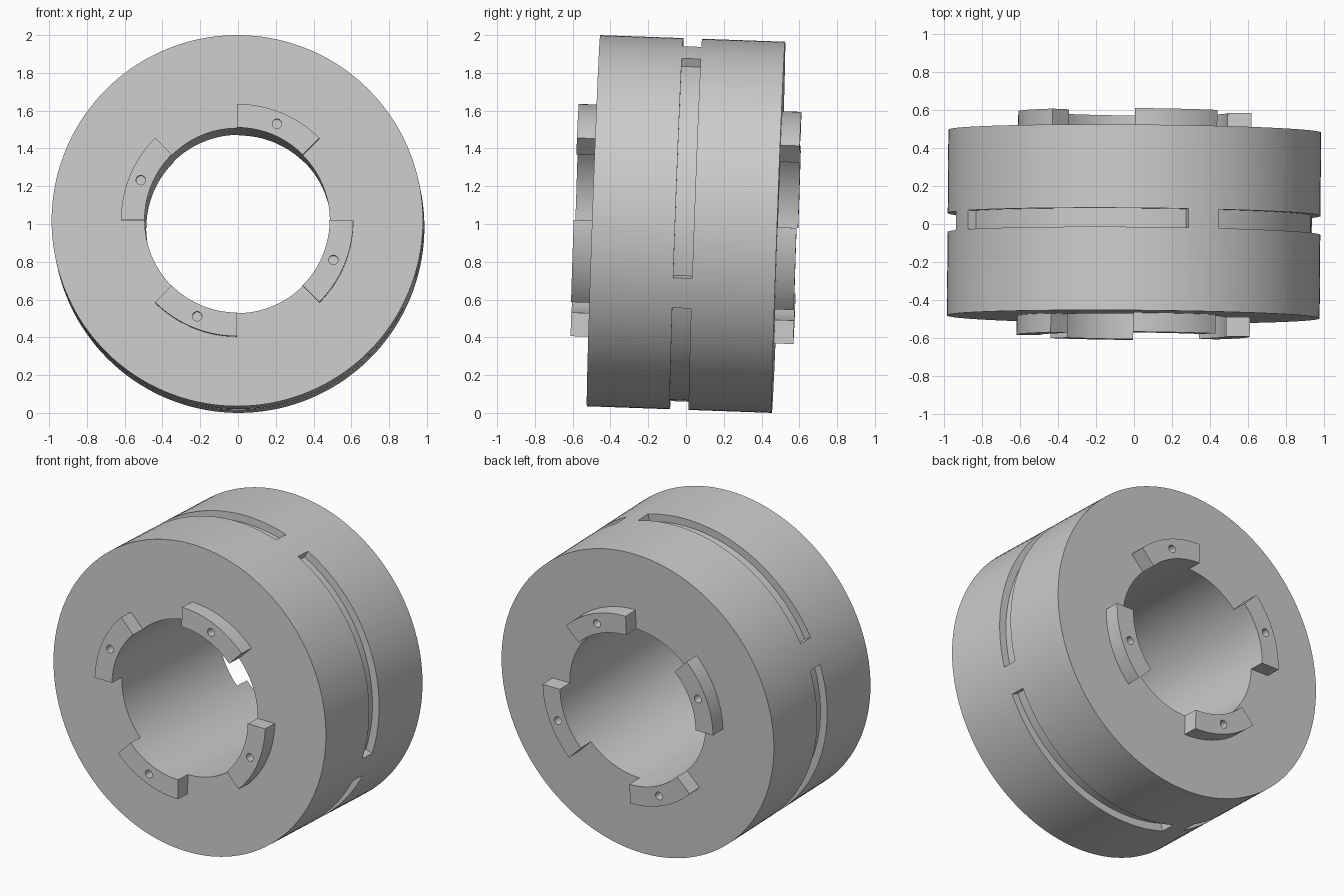
import bpy, bmesh
from math import sin, cos, radians
from mathutils import Matrix

if "Cube" in bpy.data.objects:
    bpy.data.objects.remove(bpy.data.objects["Cube"], do_unlink=True)

BORE, OUTER, HALF = 0.49, 0.983, 0.49        # body radii and half length
LUG_R, LUG_H = 0.615, 0.1                    # lug outer radius and height
SLOT_R, SLOT_HALF = 0.935, 0.05              # slot floor radius and half width
HOLE_R, HOLE_RING, HOLE_DEPTH = 0.025, 0.552, 0.08

# The whole part leans slightly off the y axis
POSE = (Matrix.Translation((0, 0, 1))
        @ Matrix.Rotation(radians(-0.45), 4, "Z")
        @ Matrix.Rotation(radians(-2.05), 4, "X"))

steel = bpy.data.materials.new("plain grey steel")
steel.use_nodes = True
GREY = (0.6, 0.6, 0.6, 1)
steel.diffuse_color = GREY
steel.node_tree.nodes["Principled BSDF"].inputs["Base Color"].default_value = GREY


def finish_mesh(name, bm):
    bmesh.ops.recalc_face_normals(bm, faces=bm.faces)
    mesh = bpy.data.meshes.new(name)
    bm.to_mesh(mesh)
    bm.free()
    mesh.materials.append(steel)
    obj = bpy.data.objects.new(name, mesh)
    bpy.context.collection.objects.link(obj)
    return obj


def arc_block(name, r0, r1, y0, y1, start, end, step=2.5):
    """Rectangle swept around the y axis from start to end degrees."""
    bm = bmesh.new()
    full = end - start == 360
    count = round((end - start) / step)
    rings = []
    for i in range(count if full else count + 1):
        a = radians(start + i * step)
        rings.append([bm.verts.new((r * cos(a), y, r * sin(a)))
                      for r, y in ((r0, y0), (r1, y0), (r1, y1), (r0, y1))])
    for i in range(count):
        p, q = rings[i], rings[(i + 1) % len(rings)]
        for k in range(4):
            n = (k + 1) % 4
            bm.faces.new((p[k], p[n], q[n], q[k]))
    if not full:
        bm.faces.new(rings[0])
        bm.faces.new(rings[-1])
    return finish_mesh(name, bm)


def pin(name, radius, length, centre):
    """Cylinder along y."""
    bm = bmesh.new()
    place = Matrix.Translation(centre) @ Matrix.Rotation(radians(90), 4, "X")
    bmesh.ops.create_cone(bm, cap_ends=True, segments=24, radius1=radius,
                          radius2=radius, depth=length, matrix=place)
    return finish_mesh(name, bm)


def cut(obj, cutter):
    """Subtract the cutter and discard it."""
    cutter.hide_render = True
    mod = obj.modifiers.new("cut", "BOOLEAN")
    mod.operation, mod.solver, mod.object = "DIFFERENCE", "EXACT", cutter
    bpy.context.view_layer.objects.active = obj
    bpy.ops.object.modifier_apply(modifier=mod.name)
    bpy.data.objects.remove(cutter, do_unlink=True)


# Body with four shallow slots around its rim
body = arc_block("ring_body", BORE, OUTER, -HALF, HALF, 0, 360)
for k in range(4):
    cut(body, arc_block("slot_cutter", SLOT_R, OUTER + 0.1, -SLOT_HALF, SLOT_HALF,
                        90 * k - 17, 90 * k + 63))
parts = [body]

# Four drilled lugs on each end face
for side, label in ((-1, "front"), (1, "back")):
    base, tip = side * HALF, side * (HALF + LUG_H)
    for k in range(4):
        start = 45 + 90 * k
        lug = arc_block(f"{label}_lug_{k + 1}", BORE, LUG_R,
                        min(base, tip), max(base, tip), start, start + 45)
        a = radians(start + 22.5)
        cut(lug, pin("hole_cutter", HOLE_R, 2 * HOLE_DEPTH,
                     (HOLE_RING * cos(a), tip, HOLE_RING * sin(a))))
        parts.append(lug)

# Pose and shade
bpy.ops.object.select_all(action="DESELECT")
for part in parts:
    part.data.transform(POSE)
    part.select_set(True)
bpy.context.view_layer.objects.active = body
bpy.ops.object.shade_smooth_by_angle(angle=radians(30))
